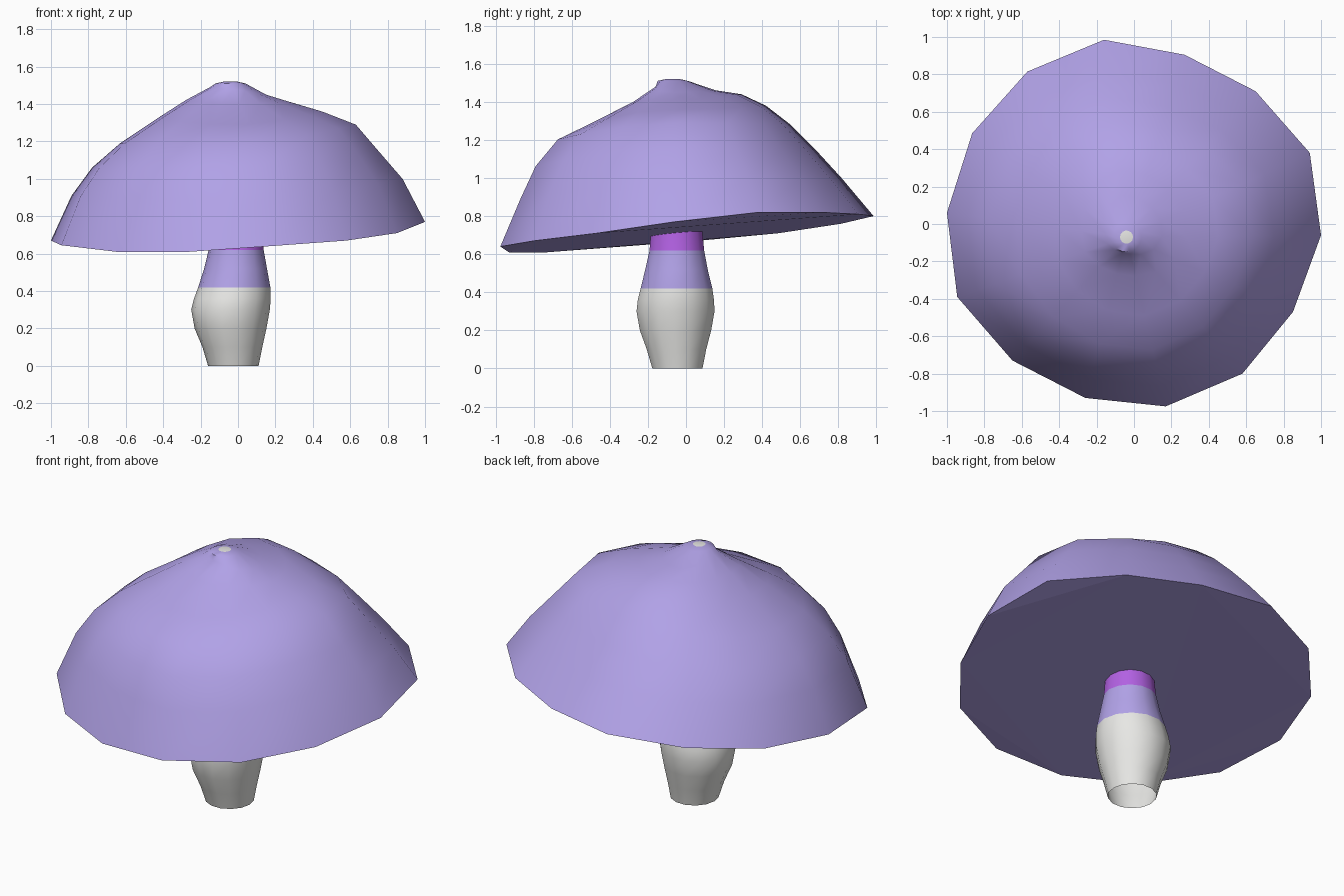
import bpy
import bmesh
from math import sin, cos, atan2, tau
from mathutils import Vector

if "Cube" in bpy.data.objects:
    bpy.data.objects.remove(bpy.data.objects["Cube"], do_unlink=True)


def material(name, rgb):
    mat = bpy.data.materials.new(name)
    mat.use_nodes = True
    color = (*rgb, 1)
    mat.diffuse_color = color
    mat.node_tree.nodes["Principled BSDF"].inputs["Base Color"].default_value = color
    return mat


lilac = material("lilac", (0.44, 0.36, 0.8))
pale_grey = material("pale grey", (0.8, 0.8, 0.78))
magenta = material("magenta", (0.45, 0.12, 0.77))


def bridge(bm, rings):
    """Join consecutive rings of vertices with quads."""
    for low, high in zip(rings, rings[1:]):
        for i in range(len(low)):
            j = (i + 1) % len(low)
            bm.faces.new((low[i], low[j], high[j], high[i]))


def finish(bm, name, materials):
    mesh = bpy.data.meshes.new(name)
    bm.to_mesh(mesh)
    bm.free()
    for mat in materials:
        mesh.materials.append(mat)
    obj = bpy.data.objects.new(name, mesh)
    bpy.context.collection.objects.link(obj)
    bpy.ops.object.select_all(action="DESELECT")
    obj.select_set(True)
    bpy.context.view_layer.objects.active = obj
    bpy.ops.object.shade_smooth_by_angle(angle=0.9)
    return obj


# Cap: tilted, uneven rim, counter-clockwise from the left side
RIM = [Vector(p) for p in (
    (1, -.06, .77), (.94, .38, .82), (.65, .71, .82), (.27, .905, .81),
    (-.16, .985, .8), (-.57, .815, .76), (-.865, .485, .71),
    (-1, .06, .67), (-.945, -.39, .645), (-.65, -.73, .61),
    (-.26, -.93, .61), (.17, -.975, .64), (.58, -.8, .67), (.85, -.47, .71))]
TIP = Vector((-.04, -.07, 0))

# Cap profiles as (distance out, height), from below the tip to above the rim
PROFILES = {
    (1, 0): ((.88, 1.0), (.75, 1.15), (.63, 1.29), (.45, 1.36), (.28, 1.41), (.15, 1.45)),
    (0, 1): ((.83, 1.0), (.69, 1.15), (.56, 1.28), (.43, 1.38), (.3, 1.44), (.16, 1.46)),
    (-1, 0): ((.89, .91), (.78, 1.06), (.63, 1.19), (.42, 1.33), (.28, 1.42), (.15, 1.49)),
    (0, -1): ((.89, .89), (.81, 1.06), (.69, 1.2), (.5, 1.29), (.28, 1.4), (.16, 1.48)),
}


def cap_point(rim, level):
    """Blend the neighbouring profiles by direction."""
    angle = atan2(rim.y, rim.x)
    scale = height = 0
    for (dx, dy), profile in PROFILES.items():
        weight = max(0, cos(angle) * dx + sin(angle) * dy) ** 2
        out, z = profile[level]
        offset = TIP.x * dx + TIP.y * dy
        scale += weight * (out - offset) / (1 - offset)
        height += weight * z
    point = TIP.lerp(rim, scale)
    point.z = height
    return point


bm = bmesh.new()
rings = [[bm.verts.new(p) for p in RIM]]
for level in range(6):
    rings.append([bm.verts.new(cap_point(p, level)) for p in RIM])
for radius, z in ((.08, 1.51), (.035, 1.52)):
    rings.append([bm.verts.new(TIP + Vector((radius * cos(a), radius * sin(a), z)))
                  for a in (atan2(p.y, p.x) for p in RIM)])
bridge(bm, rings)
# Grey spot on the tip
spot = bm.faces.new(rings[-1])
spot.material_index = 1
# Flat underside
under = bm.faces.new(list(reversed(rings[0])))
bmesh.ops.triangulate(bm, faces=[under])
bmesh.ops.recalc_face_normals(bm, faces=bm.faces)
for edge in bm.edges:
    if all(v in rings[0] for v in edge.verts):
        edge.smooth = False
finish(bm, "mushroom_cap", [lilac, pale_grey])

# Stem: open tube of (height, centre x, centre y, radius)
STEM = ((0, -.025, -.045, .135), (.1, -.03, -.05, .16), (.2, -.04, -.055, .192),
        (.3, -.04, -.055, .21), (.36, -.03, -.053, .205), (.42, -.02, -.05, .193),
        (.52, -.013, -.05, .168), (.62, -.01, -.048, .147), (.76, -.01, -.05, .135))
SIDES = 14
bm = bmesh.new()
rings = [[bm.verts.new((x + r * cos(tau * i / SIDES), y + r * sin(tau * i / SIDES), z))
          for i in range(SIDES)] for z, x, y, r in STEM]
bridge(bm, rings)
# Colour bands by height
for face in bm.faces:
    z = face.calc_center_median().z
    face.material_index = 0 if z < .42 else 1 if z < .62 else 2
finish(bm, "mushroom_stem", [pale_grey, lilac, magenta])
